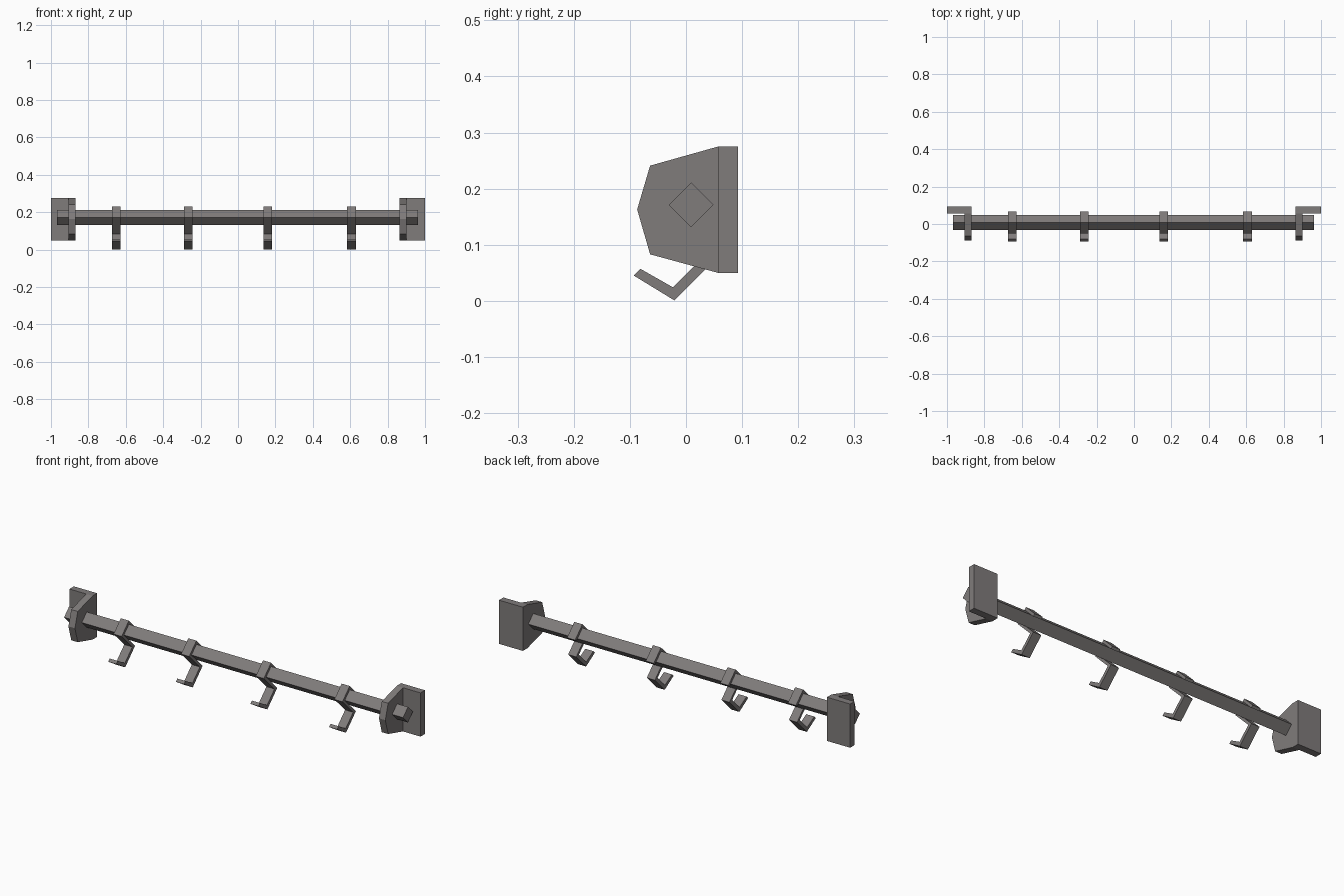
import bpy
import bmesh

cube = bpy.data.objects.get("Cube")
if cube:
    bpy.data.objects.remove(cube, do_unlink=True)

metal = bpy.data.materials.new("warm_grey_metal")
metal.use_nodes = True
colour = (0.215, 0.2, 0.198, 1)
metal.diffuse_color = colour
metal.node_tree.nodes["Principled BSDF"].inputs["Base Color"].default_value = colour


def extrude_x(name, profile, x0, x1):
    """Solid made by sweeping a (y, z) profile from x0 to x1."""
    bm = bmesh.new()
    face = bm.faces.new([bm.verts.new((x0, y, z)) for y, z in profile])
    swept = bmesh.ops.extrude_face_region(bm, geom=[face])["geom"]
    moved = [v for v in swept if isinstance(v, bmesh.types.BMVert)]
    bmesh.ops.translate(bm, vec=(x1 - x0, 0, 0), verts=moved)
    bmesh.ops.recalc_face_normals(bm, faces=bm.faces)
    mesh = bpy.data.meshes.new(name)
    bm.to_mesh(mesh)
    bm.free()
    mesh.materials.append(metal)
    obj = bpy.data.objects.new(name, mesh)
    bpy.context.collection.objects.link(obj)
    return obj


# Square bar standing on its edge
BAR_Y, BAR_Z, R = 0.009, 0.171, 0.04
diamond = [(BAR_Y, BAR_Z + R), (BAR_Y - R, BAR_Z), (BAR_Y, BAR_Z - R), (BAR_Y + R, BAR_Z)]
extrude_x("bar", diamond, -0.969, 0.962)

# End brackets: wall plate plus a faceted cheek carrying the bar
plate = [(0.093, 0.05), (0.093, 0.275), (0.057, 0.275), (0.057, 0.05)]
cheek = [(0.057, 0.275), (-0.064, 0.241), (-0.087, 0.163), (-0.064, 0.083), (0.057, 0.05)]
for side, inner, cheek_end, outer in (("right", -0.868, -0.905, -1), ("left", 0.864, 0.9, 1)):
    extrude_x(side + "_wall_plate", plate, inner, outer)
    extrude_x(side + "_bracket_cheek", cheek, inner, cheek_end)

# Hooks: a strap bent over the bar, back under it, then forward to a tip
T = 0.019
outer_edge = [(BAR_Y + R + T, BAR_Z), (BAR_Y, BAR_Z + R + T), (BAR_Y - R - T, BAR_Z),
              (0.037, 0.084), (-0.023, 0.024), (-0.081, 0.057)]
inner_edge = [(-0.093, 0.045), (-0.021, 0.001), (0.059, 0.081),
              (BAR_Y - R, BAR_Z), (BAR_Y, BAR_Z + R), (BAR_Y + R + T / 2, BAR_Z - T / 2)]
for i, x in enumerate((-0.651, -0.266, 0.159, 0.607)):
    extrude_x(f"hook_{i + 1}", outer_edge + inner_edge, x - 0.023, x + 0.023)
